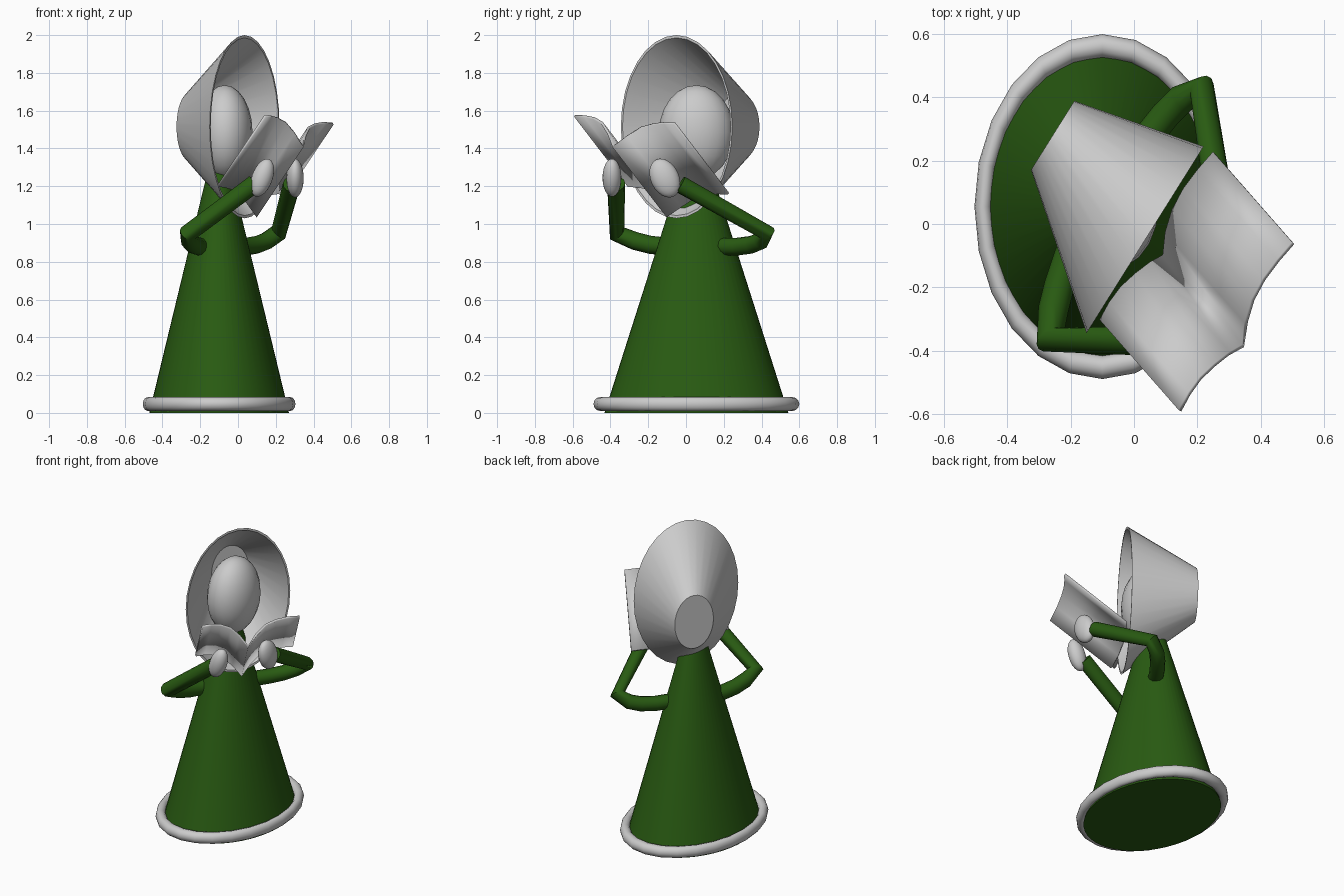
import bpy, bmesh, math
from mathutils import Vector, Matrix

cube = bpy.data.objects.get("Cube")
if cube:
    bpy.data.objects.remove(cube, do_unlink=True)


def material(name, rgb):
    m = bpy.data.materials.new(name)
    m.use_nodes = True
    m.diffuse_color = (*rgb, 1)
    m.node_tree.nodes["Principled BSDF"].inputs["Base Color"].default_value = (*rgb, 1)
    return m


GREEN = material("dark green", (0.022, 0.105, 0.006))
GREY = material("light grey", (0.6, 0.6, 0.6))


def smooth(ob, angle=35):
    bpy.ops.object.select_all(action='DESELECT')
    ob.select_set(True)
    bpy.context.view_layer.objects.active = ob
    bpy.ops.object.shade_smooth_by_angle(angle=math.radians(angle))


def finish(name, bm, mat):
    bmesh.ops.recalc_face_normals(bm, faces=bm.faces[:])
    me = bpy.data.meshes.new(name)
    bm.to_mesh(me)
    bm.free()
    me.materials.append(mat)
    ob = bpy.data.objects.new(name, me)
    bpy.context.collection.objects.link(ob)
    smooth(ob)
    return ob


def loft(name, rings, mat, sides=32):
    """Join elliptical rings (centre, half axis, half axis) and cap both ends."""
    bm = bmesh.new()
    rows = []
    for c, h, v in rings:
        angles = [math.tau * i / sides for i in range(sides)]
        rows.append([bm.verts.new(Vector(c) + math.cos(a) * Vector(h) + math.sin(a) * Vector(v))
                     for a in angles])
    for a, b in zip(rows, rows[1:]):
        for i in range(sides):
            j = (i + 1) % sides
            bm.faces.new((a[i], a[j], b[j], b[i]))
    bm.faces.new(rows[0])
    bm.faces.new(rows[-1])
    return finish(name, bm, mat)


def ellipsoid(name, centre, radii, rot=Matrix(), seg=20, rings=12):
    bm = bmesh.new()
    bmesh.ops.create_uvsphere(bm, u_segments=seg, v_segments=rings, radius=1)
    bm.transform(Matrix.Translation(centre) @ rot @ Matrix.Diagonal((*radii, 1)))
    return finish(name, bm, GREY)


def tube(name, points, radius):
    cu = bpy.data.curves.new(name, 'CURVE')
    cu.dimensions = '3D'
    cu.bevel_depth = radius
    cu.bevel_resolution = 4
    cu.use_fill_caps = True
    sp = cu.splines.new('POLY')
    sp.points.add(len(points) - 1)
    for p, co in zip(sp.points, points):
        p.co = (*co, 1)
    cu.materials.append(GREEN)
    ob = bpy.data.objects.new(name, cu)
    bpy.context.collection.objects.link(ob)
    bpy.ops.object.select_all(action='DESELECT')
    ob.select_set(True)
    bpy.context.view_layer.objects.active = ob
    bpy.ops.object.convert(target='MESH')
    smooth(bpy.context.view_layer.objects.active, 40)


# Robe: oval cone
def robe_ring(z):
    k = 1 - z / 1.53
    return (-0.1, 0.055, z), (0.37 * k, 0, 0), (0, 0.487 * k, 0)


loft("robe", [robe_ring(0), robe_ring(1.3)], GREEN, 48)

# Hem: oval ring round the foot of the robe
bpy.ops.mesh.primitive_torus_add(major_segments=24, minor_segments=12, major_radius=0.508,
                                 minor_radius=0.037, location=(-0.1, 0.055, 0.047))
hem = bpy.context.object
hem.name = "hem"
hem.scale = (0.742, 1, 1)
hem.data.materials.append(GREY)
smooth(hem)

# Bonnet: hollow truncated cone opening toward the book
RIM, BACK = Vector((0.035, -0.05, 1.515)), Vector((-0.257, 0.28, 1.515))


def bonnet_ring(t, k):
    return BACK.lerp(RIM, t), Vector((0.185, 0.295, 0)) * k, Vector((0, 0, 0.485)) * k


loft("bonnet", [bonnet_ring(0, 0.37), bonnet_ring(1, 1), bonnet_ring(1, 0.97),
                bonnet_ring(0.03, 0.355)], GREY)

# Head
ellipsoid("head", (-0.07, 0.055, 1.485), (0.147, 0.198, 0.25))

# Arms: curved upper arm, sharp elbow, straight forearm
tube("right_arm", [(-0.15, 0.0, 0.88), (-0.205, -0.1, 0.88), (-0.235, -0.19, 0.89),
                   (-0.255, -0.27, 0.91), (-0.265, -0.365, 0.95), (0.09, -0.37, 1.215)], 0.048)
tube("left_arm", [(-0.02, 0.18, 0.88), (0.04, 0.27, 0.88), (0.1, 0.345, 0.89),
                  (0.15, 0.395, 0.91), (0.215, 0.425, 0.955), (0.285, -0.03, 1.21)], 0.047)

# Hands: flattened ovals gripping the book
ellipsoid("right_hand", (0.128, -0.392, 1.245), (0.055, 0.05, 0.105),
          Matrix.Rotation(math.radians(20), 4, 'Y'))
ellipsoid("left_hand", (0.302, -0.112, 1.243), (0.046, 0.075, 0.108),
          Matrix.Rotation(math.radians(25), 4, 'X'))

# Book: wavy page profile swept down along the spine
profile = [(0.145, -0.59, 1.573), (0.175, -0.535, 1.57), (0.21, -0.487, 1.56),
           (0.255, -0.445, 1.535), (0.3, -0.41, 1.48), (0.345, -0.385, 1.412),
           (0.354, -0.31, 1.465), (0.375, -0.24, 1.51), (0.41, -0.175, 1.528),
           (0.455, -0.115, 1.535), (0.503, -0.06, 1.532)]
sweep = Vector((0.25, -0.285, 0.372))
bm = bmesh.new()
top = [bm.verts.new(p) for p in profile]
low = [bm.verts.new(Vector(p) - sweep) for p in profile]
for i in range(len(profile) - 1):
    bm.faces.new((top[i], top[i + 1], low[i + 1], low[i]))
book = finish("open_book", bm, GREY)
thick = book.modifiers.new("thickness", 'SOLIDIFY')
thick.thickness = 0.014
thick.offset = 0
